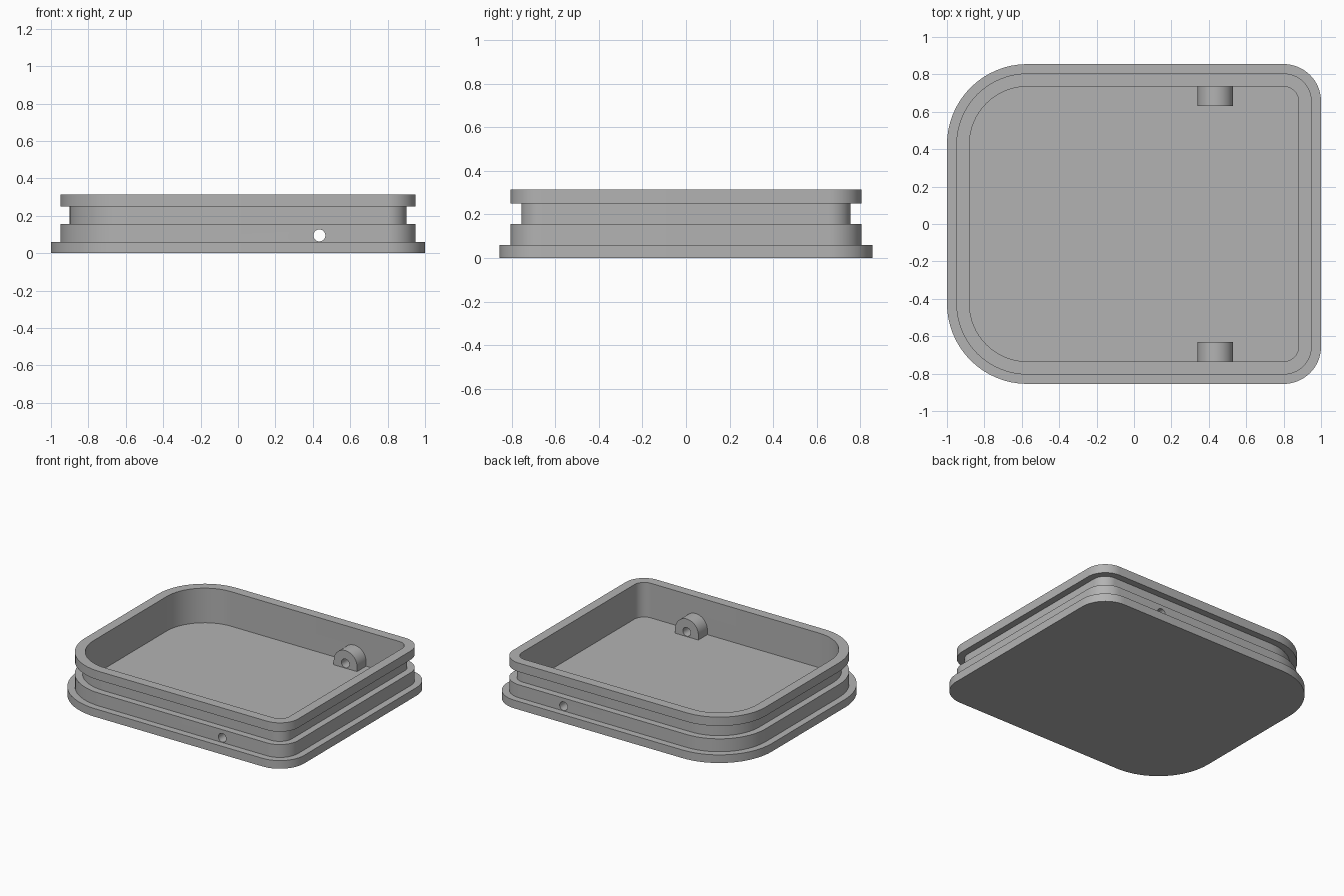
import bpy, bmesh, math
from mathutils import Matrix

cube = bpy.data.objects.get("Cube")
if cube:
    bpy.data.objects.remove(cube, do_unlink=True)

grey = bpy.data.materials.new("plain grey")
grey.use_nodes = True
COLOUR = (0.45, 0.45, 0.45, 1)
grey.diffuse_color = COLOUR
grey.node_tree.nodes["Principled BSDF"].inputs["Base Color"].default_value = COLOUR

HALF_X, HALF_Y = 1.0, 0.855
BIG_R, SMALL_R = 0.43, 0.2
FLOOR_Z = 0.06
BOSS_X, HOLE_Z, BOSS_R, HOLE_R = 0.435, 0.095, 0.095, 0.032
STEPS = 16


def add_object(name, bm):
    bmesh.ops.recalc_face_normals(bm, faces=bm.faces)
    mesh = bpy.data.meshes.new(name)
    bm.to_mesh(mesh)
    bm.free()
    mesh.materials.append(grey)
    obj = bpy.data.objects.new(name, mesh)
    bpy.context.collection.objects.link(obj)
    return obj


def outline(inset):
    """Rounded rectangle with wide left corners and tight right corners."""
    points = []
    corners = ((1, 1, SMALL_R), (-1, 1, BIG_R), (-1, -1, BIG_R), (1, -1, SMALL_R))
    for i, (sx, sy, r) in enumerate(corners):
        cx, cy = sx * (HALF_X - r), sy * (HALF_Y - r)
        for k in range(STEPS + 1):
            a = math.pi / 2 * (i + k / STEPS)
            points.append((cx + (r - inset) * math.cos(a),
                           cy + (r - inset) * math.sin(a)))
    return points


# Tray: stepped outside with a seal groove, rim, inner wall and floor
profile = [(0, 0), (0, 0.06), (0.05, 0.06), (0.05, 0.155), (0.1, 0.155),
           (0.1, 0.25), (0.05, 0.25), (0.05, 0.315), (0.12, 0.315), (0.12, FLOOR_Z)]
bm = bmesh.new()
rings = [[bm.verts.new((x, y, z)) for x, y in outline(inset)] for inset, z in profile]
for low, high in zip(rings, rings[1:]):
    n = len(low)
    for i in range(n):
        j = (i + 1) % n
        bm.faces.new((low[i], low[j], high[j], high[i]))
bm.faces.new(rings[0])
bm.faces.new(rings[-1])
tray = add_object("tray", bm)


def boss(name, side):
    """Round-topped pin block standing on the floor against a side wall."""
    bm = bmesh.new()
    base = FLOOR_Z - 0.02
    section = [(BOSS_X + BOSS_R, base)]
    for k in range(2 * STEPS + 1):
        a = math.pi * k / (2 * STEPS)
        section.append((BOSS_X + BOSS_R * math.cos(a), HOLE_Z + BOSS_R * math.sin(a)))
    section.append((BOSS_X - BOSS_R, base))
    face = bm.faces.new([bm.verts.new((x, side * 0.63, z)) for x, z in section])
    result = bmesh.ops.extrude_face_region(bm, geom=[face])
    moved = [v for v in result["geom"] if isinstance(v, bmesh.types.BMVert)]
    bmesh.ops.translate(bm, verts=moved, vec=(0, side * 0.12, 0))
    return add_object(name, bm)


# Pin hole cutter running through both walls and both bosses
bm = bmesh.new()
bmesh.ops.create_cone(bm, cap_ends=True, segments=2 * STEPS, radius1=HOLE_R,
                      radius2=HOLE_R, depth=3,
                      matrix=Matrix.Translation((BOSS_X, 0, HOLE_Z))
                      @ Matrix.Rotation(math.pi / 2, 4, 'X'))
cutter = add_object("pin_hole_cutter", bm)
cutter.hide_render = True

# Join the bosses to the tray, then drill the holes
bpy.context.view_layer.objects.active = tray
tray.select_set(True)
for helper, operation in ((boss("front_boss", -1), 'UNION'),
                          (boss("back_boss", 1), 'UNION'),
                          (cutter, 'DIFFERENCE')):
    mod = tray.modifiers.new(helper.name, 'BOOLEAN')
    mod.object = helper
    mod.operation = operation
    mod.solver = 'EXACT'
    bpy.ops.object.modifier_apply(modifier=mod.name)
    bpy.data.objects.remove(helper, do_unlink=True)

bpy.ops.object.shade_smooth_by_angle(angle=math.radians(30))
